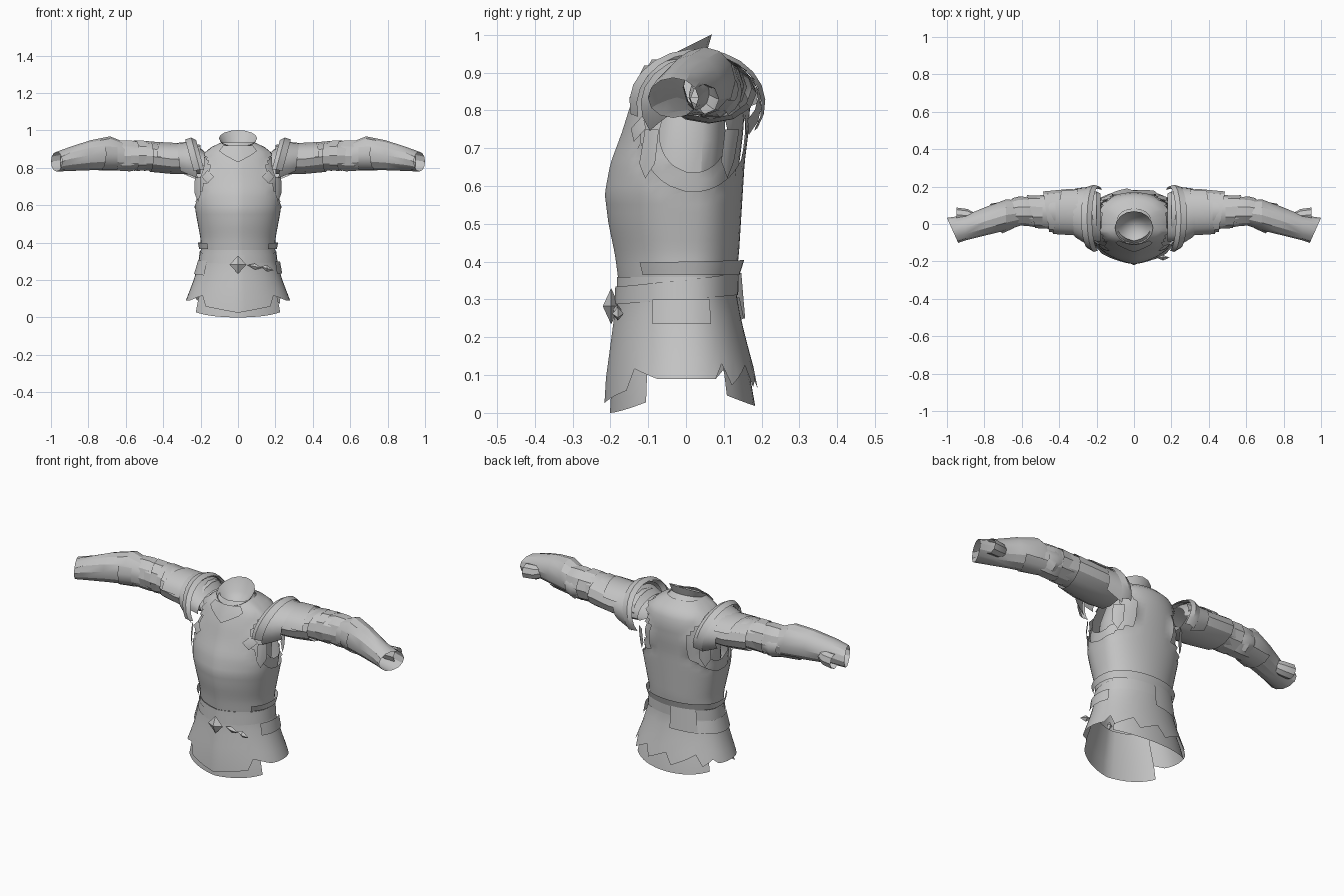
import bpy, bmesh
from math import sin, cos, pi, radians
from mathutils import Vector

cube = bpy.data.objects.get("Cube")
if cube:
    bpy.data.objects.remove(cube, do_unlink=True)

steel = bpy.data.materials.new("grey_steel")
steel.use_nodes = True
GREY = (0.55, 0.55, 0.55, 1)
steel.diffuse_color = GREY
steel.node_tree.nodes["Principled BSDF"].inputs["Base Color"].default_value = GREY
made = []


def finish(name, bm, mirror=False):
    """Turn a bmesh into a named steel part, mirrored across x if asked."""
    bmesh.ops.remove_doubles(bm, verts=bm.verts, dist=0.0005)
    bmesh.ops.recalc_face_normals(bm, faces=bm.faces)
    mesh = bpy.data.meshes.new(name)
    bm.to_mesh(mesh)
    bm.free()
    mesh.materials.append(steel)
    ob = bpy.data.objects.new(name, mesh)
    bpy.context.scene.collection.objects.link(ob)
    if mirror:
        ob.modifiers.new("Mirror", 'MIRROR').use_mirror_merge = False
    made.append(ob)


def grid(n, m, f):
    """Sheet of n by m quads, f(u, v) gives the point."""
    bm = bmesh.new()
    rows = [[bm.verts.new(f(i / n, j / m)) for i in range(n + 1)] for j in range(m + 1)]
    for a, b in zip(rows, rows[1:]):
        for i in range(n):
            bm.faces.new((a[i], a[i + 1], b[i + 1], b[i]))
    return bm


def lerp_table(table, t):
    """Interpolate rows whose first entry is the key."""
    for a, b in zip(table, table[1:]):
        if t <= b[0]:
            break
    k = (t - a[0]) / (b[0] - a[0])
    return [p + (q - p) * k for p, q in zip(a, b)]


# Body outline: height, half width, front depth, back depth
BODY = [(0, .295, .215, .2), (.09, .277, .21, .185), (.2, .235, .195, .155),
        (.3, .205, .182, .132), (.36, .198, .18, .132), (.42, .2, .188, .14),
        (.5, .215, .205, .145), (.58, .23, .215, .15), (.66, .24, .2, .155),
        (.74, .235, .17, .165), (.82, .205, .145, .17), (.88, .185, .12, .16),
        (.92, .13, .1, .12), (.935, .09, .09, .08)]


def body_point(z, deg, grow=0.0):
    """Point on the body; 270 degrees is the keeled front, 90 the back."""
    _, w, front, back = lerp_table(BODY, z)
    a = radians(deg)
    s, c = sin(a), cos(a)
    power = .9 - .2 * min(1, max(0, (z - .3) / .3))    # boxier at the chest
    if s < 0:
        y = -(front + grow) * (.82 * (-s) ** power + .18 * (1 - abs(c)))
    else:
        y = (back + grow) * s ** power
    return Vector(((w + grow) * c, y, z))


def patch(name, a0, a1, lo, hi, grow=0.0, n=24, m=3, flare=0.0, mirror=False):
    """Plate that follows the body between two angles and two edge curves."""
    low = lo if callable(lo) else lambda a: lo
    high = hi if callable(hi) else lambda a: hi

    def f(u, v):
        a = a0 + (a1 - a0) * u
        return body_point(low(a) + (high(a) - low(a)) * v, a, grow + flare * v)
    finish(name, grid(n, m, f), mirror)


def tube(name, rings, sides=14, a0=0, a1=360, slant_y=0.0, slant_z=0.0):
    """Mirrored plate round an arm; rings hold x, centre y, z and radii."""
    def f(u, v):
        i = round(v * (len(rings) - 1))
        x, yc, zc, ry, rz = rings[i]
        a = radians(a0 + (a1 - a0) * u)
        dy, dz = ry * cos(a), rz * sin(a)
        end = slant_y if i == len(rings) - 1 else 0
        return Vector((x + end * dy + slant_z * dz, yc + dy, zc + dz))
    finish(name, grid(sides, len(rings) - 1, f), True)


def gem(name, loc, size, mirror=False, tilt=0.0, turn=0.0, lean=0.0):
    """Eight-sided stud; tilt, turn and lean lay it along a surface."""
    bm = bmesh.new()
    centre = Vector(loc)
    ring = [bm.verts.new(centre + Vector(p)) for p in (
        (-size[0], -turn, -tilt), (0, lean, size[2]),
        (size[0], turn, tilt), (0, -lean, -size[2]))]
    for side in (-1, 1):
        tip = bm.verts.new(centre + Vector((0, side * size[1], 0)))
        for i in range(4):
            bm.faces.new((ring[i], ring[(i + 1) % 4], tip))
    finish(name, bm, mirror)


def armoured_shell(name, lo, hi, grow, ry, rz):
    """Torso shell with an oval opening for each arm."""
    bm = grid(48, 24, lambda u, v: body_point(lo + (hi - lo) * v, 360 * u, grow))
    bmesh.ops.remove_doubles(bm, verts=bm.verts, dist=0.0005)

    def hole(p):
        return Vector(((p.y - .02) / ry, (p.z - .735) / rz))
    gone = [f for f in bm.faces
            for p in [f.calc_center_median()] if abs(p.x) > .12 and hole(p).length < 1]
    bmesh.ops.delete(bm, geom=gone, context='FACES')
    for v in bm.verts:
        if v.is_boundary and lo + .02 < v.co.z < hi - .02:
            h = hole(v.co).normalized()
            v.co.y, v.co.z = .02 + ry * h.x, .735 + rz * h.y
    finish(name, bm)


# Cuirass over a lining with a smaller arm opening, closed by a gusset
armoured_shell("cuirass", .36, .935, 0, .14, .15)
armoured_shell("inner_lining", .45, .9, -.014, .09, .1)
patch("arm_gusset", -60, 60, .6, .84, -.05, 8, 2, mirror=True)

# Collar with a tilted rim and a closed neck funnel
COLLAR = [(.125, .9, .2), (.086, .938, .3), (.102, .967, .5), (.07, .92, .25), (0, .865, 0)]


def collar_point(u, v):
    r, h, tilt = COLLAR[round(v * 4)]
    a = 2 * pi * u
    y = .87 * r * sin(a) - .02
    return Vector((r * cos(a), y, h + tilt * y))


finish("collar", grid(16, 4, collar_point))
patch("throat_plate", 236, 304, lambda a: .83 + .0018 * abs(a - 270), .918, .01, 8)


# Skirt with ragged front and back hems
def hem(a):
    a %= 360
    if a < 25 or 155 < a < 205 or a > 335:
        return .09
    if a < 180:
        return .06 + .075 * (a % 32) / 32
    off = abs(a - 270)
    return .025 + .0009 * off if off < 38 else .125 - .0012 * (off - 38)


patch("skirt", 0, 360, hem, .36, .002, 48, 5)
for name, mid, base in (("front_tasset", 270, 0), ("back_tasset", 90, .018)):
    patch(name, mid - 55, mid + 55,
          lambda a, m=mid, b=base: b + .028 * (abs(a - m) / 55) ** 2, .25, -.014, 16, 3)

# Waist bands
patch("belt", 0, 360, lambda a: .3 + .012 * sin(radians(a)),
      lambda a: .352 + .018 * sin(radians(a)), .006, 32, 1)
patch("waist_band", -40, 220, .365, lambda a: .4 + .004 * sin(radians(a)),
      .009, 28, 1, flare=.007)
patch("side_belt_plate", 95, 220, lambda a: .25 - .0002 * (a - 95), .305, .01, 14, 1)
patch("back_flap", 92, 132, .25, .37, .013, 6, 1)
patch("left_hip_plate", -28, 22, .235, .3, .012, 6, 1, flare=.008)

# Buckle, belt dagger and chest studs
gem("buckle", (0, -.198, .282), (.045, .022, .048))
gem("dagger_grip", (.09, -.182, .272), (.04, .012, .016), tilt=-.008)
gem("dagger_tip", (.155, -.18, .262), (.035, .015, .018), tilt=-.01)
gem("chest_stud", (.162, -.126, .752), (.034, .01, .035), True, turn=.02, lean=.012)

# Small plates below the arm openings
for name, mid, half in (("front_armpit_plate", -28, 8), ("back_armpit_plate", 36, 9)):
    patch(name, mid - half, mid + half, lambda a, m=mid: .62 + .005 * abs(a - m), .75,
          .006, 6, 2, flare=.008, mirror=True)

# Shoulder plates, layered outwards
tube("shoulder_flange", [(.188, .03, .815, .172, .135), (.212, .03, .82, .18, .143),
                         (.245, .035, .812, .165, .14)], 14, -28, 192, slant_z=.27)
tube("shoulder_plate", [(.225, .04, .815, .16, .13), (.275, .05, .825, .145, .112),
                        (.315, .06, .835, .13, .098)], 14, -38, 212, slant_z=.12)
tube("shoulder_cap", [(.18, .035, .82, .13, .068), (.24, .05, .835, .14, .1)], 12, -10, 190)

# Upper arm and elbow plates
tube("arm_plate", [(.2, .06, .845, .115, .078), (.25, .06, .845, .122, .08),
                   (.35, .065, .846, .122, .079), (.47, .066, .86, .108, .082)], 12, slant_y=.15)
tube("arm_top_plate", [(.3, .065, .85, .127, .082), (.41, .066, .853, .12, .085)],
     8, 20, 175, slant_y=-.2)
tube("arm_sleeve", [(.42, .066, .862, .095, .075), (.5, .066, .864, .088, .08),
                    (.59, .068, .865, .075, .075)], 12)
tube("elbow_band", [(.49, .064, .865, .088, .083), (.55, .066, .865, .088, .086)],
     10, slant_y=.25)
tube("elbow_cop", [(.535, .066, .865, .072, .078), (.575, .068, .864, .078, .087),
                   (.62, .067, .864, .075, .086), (.665, .06, .866, .068, .079)], 10)
tube("elbow_fin", [(.57, .07, .855, .073, .06), (.61, .073, .85, .075, .072),
                   (.65, .066, .855, .072, .06)], 6, -60, 60)

# Forearm guard with an open, slanted cuff, and its strap
tube("forearm_guard", [(.6, .06, .862, .066, .072), (.685, .048, .879, .083, .089),
                       (.79, .016, .867, .076, .08), (.9, -.02, .847, .067, .064),
                       (.97, -.034, .833, .067, .053)], 12, slant_y=.45)
tube("forearm_lap", [(.645, .058, .868, .082, .084), (.74, .034, .872, .085, .087)],
     7, 150, 330, slant_y=.4)
tube("wrist_strap", [(.84, .03, .845, .022, .03), (.89, .044, .832, .036, .038),
                     (.95, .05, .83, .038, .04)], 8)

# Smooth curved plates but keep creases
bpy.ops.object.select_all(action='DESELECT')
for ob in made:
    ob.select_set(True)
bpy.context.view_layer.objects.active = made[0]
bpy.ops.object.shade_smooth_by_angle(angle=radians(28))
